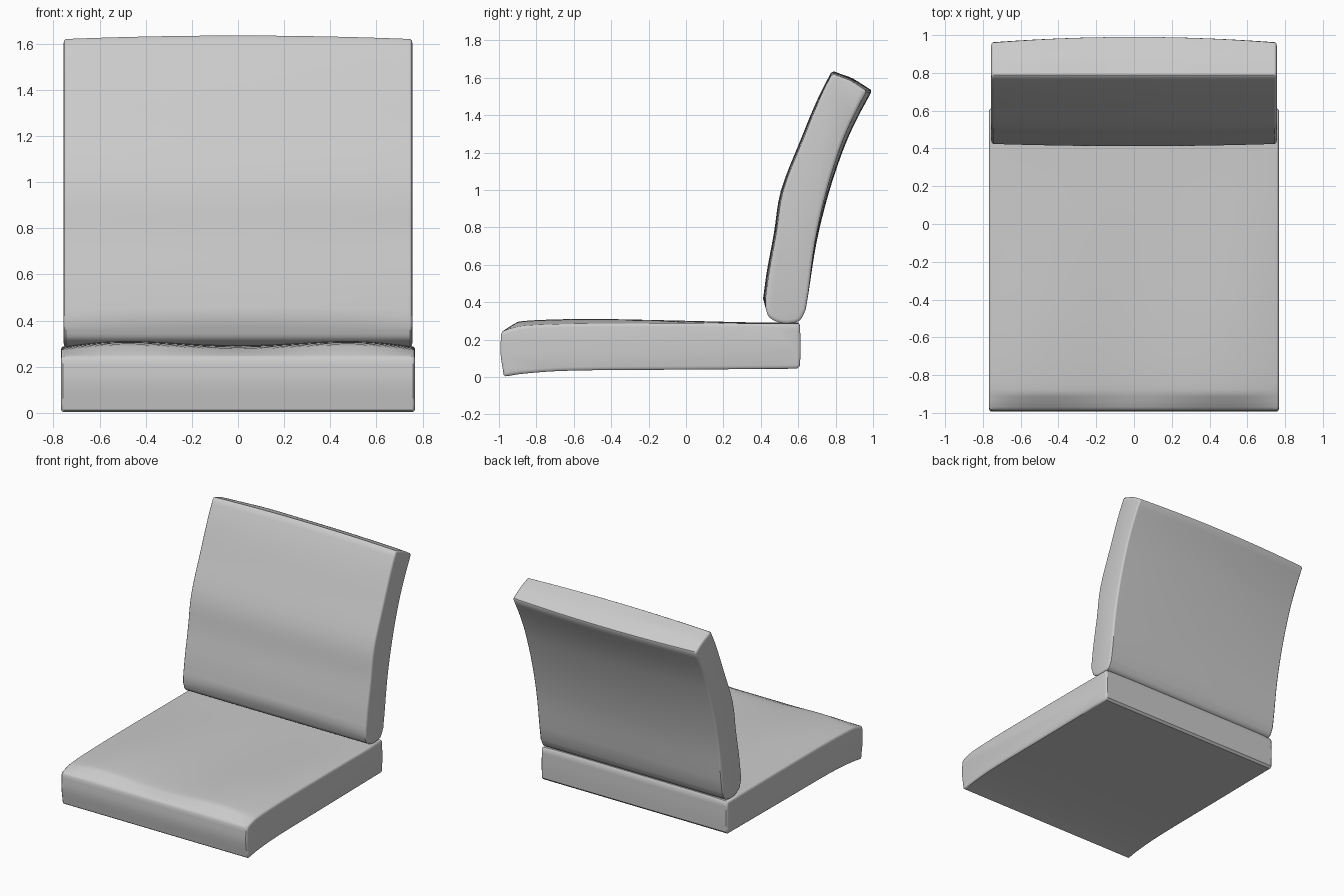
import bpy, bmesh, math
from mathutils import Vector

if "Cube" in bpy.data.objects:
    bpy.data.objects.remove(bpy.data.objects["Cube"])

fabric = bpy.data.materials.new("grey fabric")
fabric.use_nodes = True
grey = (0.6, 0.6, 0.6, 1)
fabric.diffuse_color = grey
fabric.node_tree.nodes["Principled BSDF"].inputs["Base Color"].default_value = grey


def smooth_run(points, steps=4):
    """Catmull-Rom curve through an open run of (y, z) points."""
    p = [Vector(q) for q in points]
    p = [2 * p[0] - p[1]] + p + [2 * p[-1] - p[-2]]
    out = []
    for a, b, c, d in zip(p, p[1:], p[2:], p[3:]):
        for i in range(steps):
            t = i / steps
            out.append(0.5 * (2 * b + (c - a) * t + (2 * a - 5 * b + 4 * c - d) * t * t
                              + (3 * b - a - 3 * c + d) * t ** 3))
    return out + [p[-2]]


def cushion(name, runs, half, puff, columns=32):
    """Loft a side profile across x; puff(u, y, z, run) gives each point's offset."""
    profile = [(q, k) for k, run in enumerate(runs) for q in smooth_run(run)]
    bm = bmesh.new()
    rings = []
    for i in range(columns + 1):
        u = math.sin((2 * i / columns - 1) * math.pi / 2)
        ring = []
        for q, k in profile:
            dy, dz = puff(u, q.x, q.y, k)
            ring.append(bm.verts.new((u * half, q.x + dy, q.y + dz)))
        rings.append(ring)
    n = len(profile)
    for a, b in zip(rings, rings[1:]):
        for j in range(n):
            bm.faces.new((a[j], a[(j + 1) % n], b[(j + 1) % n], b[j]))
    # Side panels, each with a soft rounded border
    caps = [bm.faces.new(rings[0]), bm.faces.new(rings[-1])]
    bmesh.ops.recalc_face_normals(bm, faces=bm.faces)
    for thickness, depth in ((0.006, 0.007), (0.012, 0.003)):
        bmesh.ops.inset_individual(bm, faces=caps, thickness=thickness, depth=depth)
    mesh = bpy.data.meshes.new(name)
    bm.to_mesh(mesh)
    bm.free()
    mesh.materials.append(fabric)
    obj = bpy.data.objects.new(name, mesh)
    bpy.context.collection.objects.link(obj)
    bpy.ops.object.select_all(action="DESELECT")
    obj.select_set(True)
    bpy.context.view_layer.objects.active = obj
    bpy.ops.object.shade_smooth_by_angle(angle=math.radians(40))


def seat_puff(u, y, z, run):
    if run != 2:
        return 0, 0
    edge = 1 - u ** 8
    front = min(1, max(0, (0.3 - y) / 0.8))
    lip = min(1, (y + 0.98) / 0.08)
    humps = math.sin(math.pi * min(1, abs(u) * 0.75)) ** 2
    return 0, edge * lip * (0.006 + 0.02 * front * humps)


def back_puff(u, y, z, run):
    bow = 1 - u * u
    high = max(0, (z - 0.4) / 1.2)
    if run == 2:
        return 0.03 * bow * high, 0
    if run == 1:
        t = (y - 0.79) / 0.17
        wave = 0.006 * math.exp(-((u + 0.5) / 0.3) ** 2) * (1 - abs(2 * t - 1))
        return 0.03 * bow * max(0, t), 0.015 * bow * (1 - t) + wave
    if run == 0:
        top = max(0, (z - 1.4) / 0.22)
        return -0.012 * bow * (1 - top), 0.015 * bow * top
    return 0, 0


# Seat: underside, back face, top, front face
cushion("seat_cushion", [
    [(-0.965, 0.004), (-0.85, 0.02), (-0.6, 0.035), (0.0, 0.04), (0.595, 0.045)],
    [(0.61, 0.06), (0.612, 0.16), (0.61, 0.275)],
    [(0.6, 0.286), (0.0, 0.288), (-0.55, 0.286), (-0.84, 0.277), (-0.93, 0.262), (-0.98, 0.245)],
    [(-0.988, 0.23), (-0.992, 0.13), (-0.975, 0.012)],
], 0.758, seat_puff)

# Backrest: front, top edge, rear, rounded foot
cushion("backrest_cushion", [
    [(0.424, 0.42), (0.445, 0.57), (0.482, 0.77), (0.52, 1.0), (0.625, 1.27), (0.715, 1.49), (0.775, 1.612)],
    [(0.79, 1.62), (0.88, 1.585), (0.96, 1.535)],
    [(0.962, 1.522), (0.88, 1.36), (0.815, 1.2), (0.745, 0.97), (0.69, 0.72), (0.655, 0.46)],
    [(0.64, 0.36), (0.61, 0.305), (0.56, 0.288), (0.5, 0.291), (0.445, 0.32), (0.425, 0.37)],
], 0.746, back_puff)
